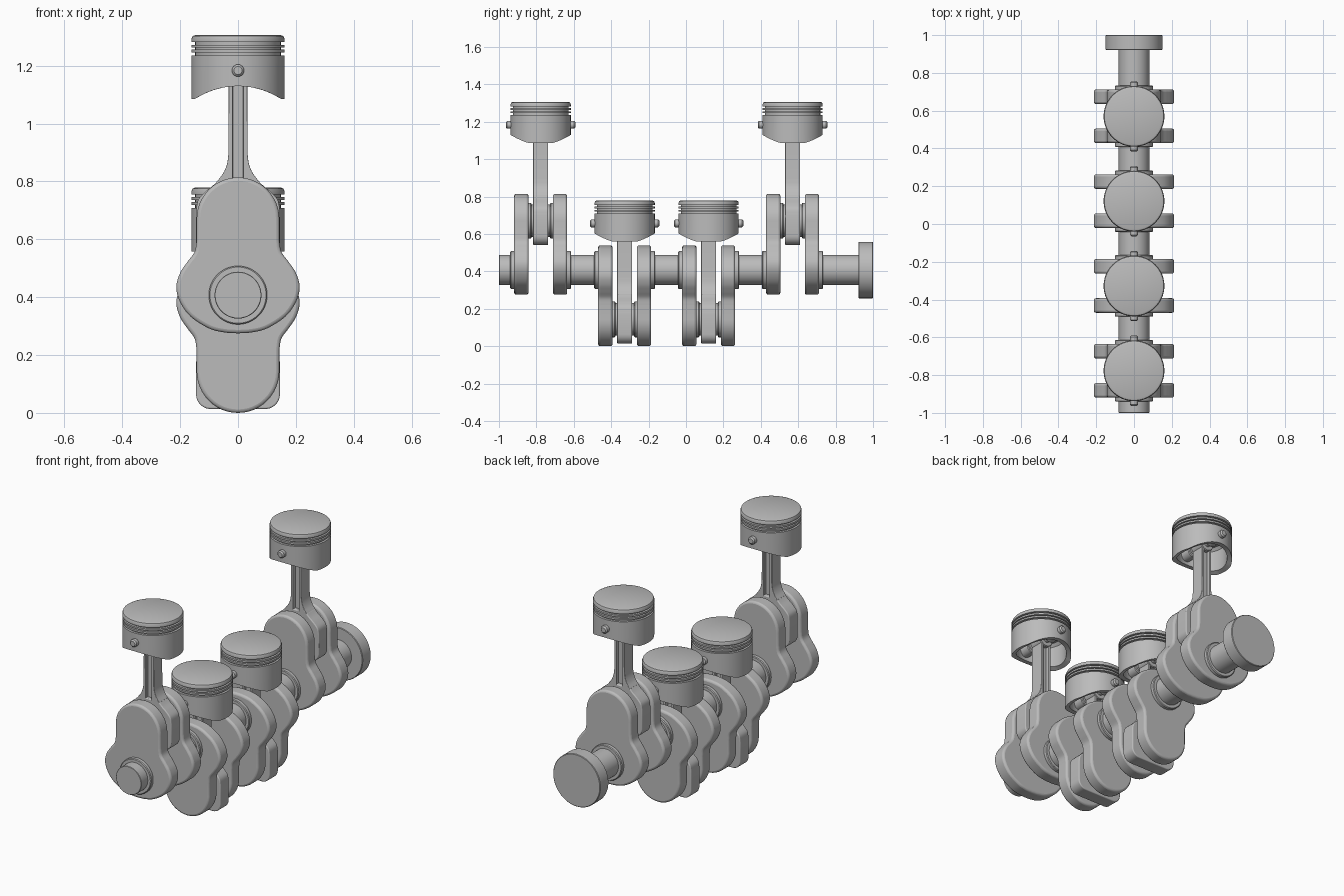
import bpy, bmesh, math
from mathutils import Matrix, Vector

if "Cube" in bpy.data.objects:
    bpy.data.objects.remove(bpy.data.objects["Cube"])

AXIS, THROW, ROD = 0.407, 0.2635, 0.513
WEB_IN, WEB_OUT = 0.065, 0.142
CRANKS = [(-0.777 + 0.449 * i, 1 if i in (0, 3) else -1) for i in range(4)]

steel = bpy.data.materials.new("brushed_steel")
steel.use_nodes = True
steel.diffuse_color = (0.5, 0.5, 0.5, 1)
steel.node_tree.nodes["Principled BSDF"].inputs["Base Color"].default_value = (0.5, 0.5, 0.5, 1)


def finish(name, bm, location, bevel=0.0):
    bmesh.ops.recalc_face_normals(bm, faces=bm.faces)
    mesh = bpy.data.meshes.new(name)
    bm.to_mesh(mesh)
    bm.free()
    mesh.materials.append(steel)
    ob = bpy.data.objects.new(name, mesh)
    bpy.context.collection.objects.link(ob)
    ob.location = location
    if bevel:
        mod = ob.modifiers.new("soft_edges", "BEVEL")
        mod.width, mod.segments = bevel, 3
        mod.limit_method, mod.angle_limit = "ANGLE", math.radians(40)
    bpy.ops.object.select_all(action="DESELECT")
    ob.select_set(True)
    bpy.context.view_layer.objects.active = ob
    bpy.ops.object.shade_smooth_by_angle(angle=math.radians(35))
    return ob


def lathe(bm, profile, steps=64, along_y=False):
    """Spin (radius, height) points about z, or about y."""
    rings = []
    for r, h in profile:
        if r == 0:
            rings.append([bm.verts.new((0, 0, h))] * steps)
        else:
            rings.append([bm.verts.new((r * math.cos(a), r * math.sin(a), h))
                          for a in (math.tau * i / steps for i in range(steps))])
    for low, high in zip(rings, rings[1:]):
        for i in range(steps):
            j = (i + 1) % steps
            quad = dict.fromkeys((low[i], low[j], high[j], high[i]))
            bm.faces.new(list(quad))
    if along_y:
        verts = {v for ring in rings for v in ring}
        bmesh.ops.rotate(bm, verts=list(verts), matrix=Matrix.Rotation(-math.pi / 2, 3, "X"))


def rod_y(bm, r, y0, y1, edge=0.004):
    lathe(bm, [(0, y0), (r - edge, y0), (r, y0 + edge), (r, y1 - edge), (r - edge, y1), (0, y1)],
          along_y=True)


def prism(bm, outline, y0, y1):
    """Extrude an (x, z) outline along y."""
    face = bm.faces.new([bm.verts.new((x, y0, z)) for x, z in outline])
    moved = bmesh.ops.extrude_face_region(bm, geom=[face])["geom"]
    bmesh.ops.translate(bm, vec=(0, y1 - y0, 0),
                        verts=[g for g in moved if isinstance(g, bmesh.types.BMVert)])


def smooth(points, steps=6):
    """Smooth curve through the points."""
    p = [Vector(q) for q in points]
    p = [p[0] * 2 - p[1]] + p + [p[-1] * 2 - p[-2]]
    out = []
    for a, b, c, d in zip(p, p[1:], p[2:], p[3:]):
        for i in range(steps):
            t = i / steps
            out.append(0.5 * (2 * b + (c - a) * t + (2 * a - 5 * b + 4 * c - d) * t ** 2
                              + (3 * b - a - 3 * c + d) * t ** 3))
    return [tuple(v) for v in out + [p[-2]]]


def mirrored(half):
    return half + [(-x, z) for x, z in reversed(half) if abs(x) > 1e-6]


# Crank web outline: round pin lobe above, wide counterweight below
lobe = [(0.143 * math.sin(a), THROW + 0.1435 * math.cos(a))
        for a in (math.pi / 2 * i / 12 for i in range(13))]
flank = smooth([(0.143, 0.19), (0.15, 0.15), (0.175, 0.115), (0.2, 0.077), (0.213, 0.03),
                (0.202, -0.02), (0.165, -0.073), (0.1, -0.115), (0.045, -0.129), (0, -0.132)])
WEB = mirrored(lobe + flank[:-1] + [(0, -0.132)])

# Rod outline pieces, measured from the crank pin
cap_corner = [(0.095 + 0.05 * math.sin(a), -0.08 - 0.05 * math.cos(a))
              for a in (math.pi / 2 * i / 6 for i in range(7))]
shoulder = smooth([(0.145, 0.03), (0.138, 0.065), (0.115, 0.092), (0.085, 0.117), (0.063, 0.14)])
BIG_END = mirrored(cap_corner + shoulder)
flare = smooth([(0.068, 0.135), (0.05, 0.16), (0.038, 0.19), (0.033, 0.225)])
FLANGE = [(0.018, 0.12), (0.068, 0.12)] + flare + [(0.032, 0.49), (0.018, 0.49)]


def crank_webs(name, y, up):
    for side, label in ((-1, "front"), (1, "rear")):
        bm = bmesh.new()
        prism(bm, [(x, z * up) for x, z in WEB], side * WEB_IN, side * WEB_OUT)
        finish(f"{name}_{label}_web", bm, (0, y, AXIS), 0.012)
        bm = bmesh.new()
        a, b = sorted((side * (WEB_OUT - 0.01), side * 0.163))
        rod_y(bm, 0.101, a, b)
        finish(f"{name}_{label}_collar", bm, (0, y, AXIS))
    bm = bmesh.new()
    rod_y(bm, 0.086, -0.075, 0.075)
    for s in (-1, 1):
        rod_y(bm, 0.096, min(s * 0.05, s * 0.07), max(s * 0.05, s * 0.07))
    finish(f"{name}_crank_pin", bm, (0, y, AXIS + up * THROW))


def connecting_rod(name, y, z):
    bm = bmesh.new()
    prism(bm, BIG_END, -0.04, 0.04)
    finish(f"{name}_rod_big_end", bm, (0, y, z), 0.006)
    bm = bmesh.new()
    for s in (-1, 1):
        prism(bm, [(s * x, h) for x, h in FLANGE], -0.04, 0.04)
    prism(bm, [(-0.022, 0.11), (0.022, 0.11), (0.022, 0.49), (-0.022, 0.49)], -0.02, 0.02)
    finish(f"{name}_rod_shank", bm, (0, y, z), 0.003)
    bm = bmesh.new()
    rod_y(bm, 0.045, -0.042, 0.042)
    finish(f"{name}_rod_small_end", bm, (0, y, z + ROD))


def piston(name, y, z):
    # Crown, ring grooves, skirt and hollow underside
    r, g, low = 0.161, 0.148, -0.098
    profile = [(0, 0.123), (r - 0.014, 0.123), (r - 0.004, 0.119), (r, 0.109)]
    for top, bottom in ((0.098, 0.089), (0.079, 0.072), (0.062, 0.052)):
        profile += [(r, top), (g, top), (g, bottom), (r, bottom)]
    profile += [(r, low), (0.135, low), (0.135, 0.035), (0.12, 0.05), (0, 0.05)]
    bm = bmesh.new()
    lathe(bm, profile, 80)
    # Arched cut-out along the lower skirt edge
    R = 0.272
    for v in bm.verts:
        if abs(v.co.z - low) < 1e-5:
            v.co.z = max(low, -0.054 - R + math.sqrt(R * R - v.co.x ** 2))
    finish(f"{name}_piston", bm, (0, y, z))
    bm = bmesh.new()
    rod_y(bm, 0.021, -0.186, 0.186, 0.007)
    rod_y(bm, 0.036, -0.14, -0.07)
    rod_y(bm, 0.036, 0.07, 0.14)
    finish(f"{name}_piston_pin", bm, (0, y, z))


for n, (y, up) in enumerate(CRANKS, 1):
    name = f"cylinder_{n}"
    pin_z = AXIS + up * THROW
    crank_webs(name, y, up)
    connecting_rod(name, y, pin_z)
    piston(name, y, pin_z + ROD)

# Main shaft journals between the cranks, nose and rear flange
starts = [-1.0] + [y + WEB_OUT - 0.02 for y, _ in CRANKS]
ends = [y - WEB_OUT + 0.02 for y, _ in CRANKS] + [0.95]
for n, (a, b) in enumerate(zip(starts, ends), 1):
    bm = bmesh.new()
    rod_y(bm, 0.081, a, b, 0.002)
    finish(f"main_journal_{n}", bm, (0, 0, AXIS))
bm = bmesh.new()
rod_y(bm, 0.151, 0.922, 1.0, 0.003)
finish("rear_flange", bm, (0, 0, AXIS))
